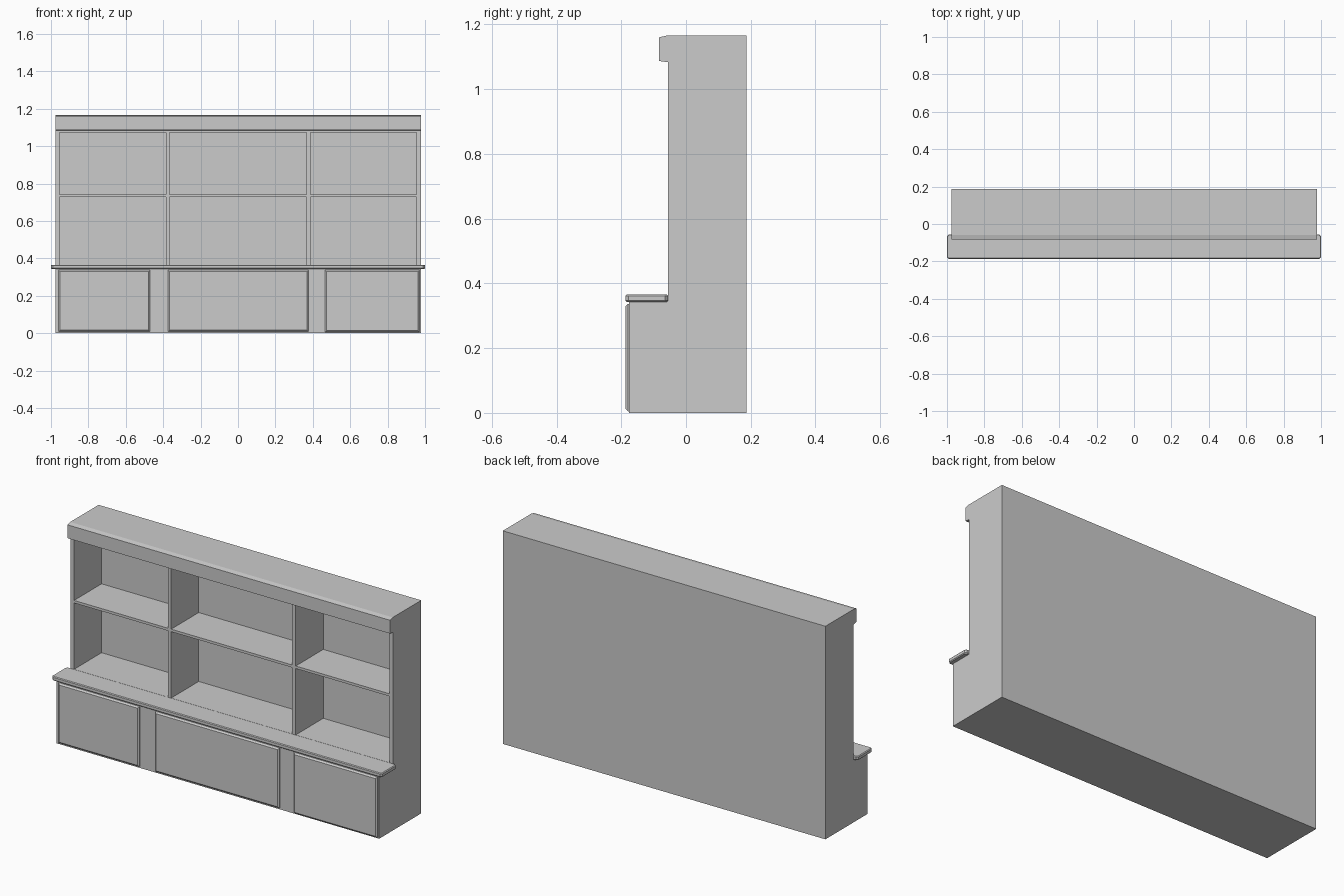
import bpy, bmesh

if "Cube" in bpy.data.objects:
    bpy.data.objects.remove(bpy.data.objects["Cube"])

XL, XR = -0.975, 0.978           # carcass ends
BACK, FACE, BASE = 0.187, -0.055, -0.176   # depth planes
SHELF_Z, TOP = 0.364, 1.166


def finish(name, bm):
    bmesh.ops.recalc_face_normals(bm, faces=bm.faces)
    mesh = bpy.data.meshes.new(name)
    bm.to_mesh(mesh)
    bm.free()
    obj = bpy.data.objects.new(name, mesh)
    bpy.context.collection.objects.link(obj)
    return obj


def box_mesh(x0, x1, y0, y1, z0, z1):
    bm = bmesh.new()
    bmesh.ops.create_cube(bm, size=1)
    for v in bm.verts:
        v.co = (x1 if v.co.x > 0 else x0,
                y1 if v.co.y > 0 else y0,
                z1 if v.co.z > 0 else z0)
    return bm


def box(name, *dims):
    return finish(name, box_mesh(*dims))


def prism(name, profile, x0, x1):
    """Extrude a (y, z) profile along x."""
    bm = bmesh.new()
    face = bm.faces.new([bm.verts.new((x0, y, z)) for y, z in profile])
    ext = bmesh.ops.extrude_face_region(bm, geom=[face])["geom"]
    bmesh.ops.translate(bm, vec=(x1 - x0, 0, 0),
                        verts=[g for g in ext if isinstance(g, bmesh.types.BMVert)])
    return finish(name, bm)


def bevel(bm, edges, width):
    bmesh.ops.bevel(bm, geom=edges, offset=width, offset_type='OFFSET',
                    segments=1, profile=0.5, affect='EDGES')


# Solid lower cabinet, stepped to carry the counter
prism("base_cabinet", [(BASE, 0), (BACK, 0), (BACK, SHELF_Z), (FACE, SHELF_Z),
                       (FACE, 0.345), (BASE, 0.345)], XL, XR)

# Bookcase shell
box("back_panel", XL, XR, 0.183, BACK, SHELF_Z, TOP)
box("top_box", XL, XR, FACE, 0.183, 1.072, TOP)

# Upright walls between the shelf bays
uprights = [(XL, -0.954), (-0.385, -0.366), (0.366, 0.388), (0.955, XR)]
for i, (a, b) in enumerate(uprights):
    box(f"upright_{i + 1}", a, b, FACE, 0.183, SHELF_Z, 1.072)

# One shelf per bay
for i in range(3):
    box(f"shelf_{i + 1}", uprights[i][1], uprights[i + 1][0], FACE, 0.183, 0.727, 0.741)

# Projecting crown moulding
prism("crown_moulding", [(FACE, 1.083), (-0.083, 1.087), (-0.083, 1.160),
                         (-0.058, TOP), (FACE, TOP)], XL, XR)

# Counter ledge with clipped corners and eased rims
bm = box_mesh(-1, 1, -0.187, FACE, 0.343, 0.3655)
bevel(bm, [e for e in bm.edges if abs(e.verts[0].co.z - e.verts[1].co.z) > 0.01], 0.01)
bevel(bm, [e for e in bm.edges if abs(e.verts[0].co.z - e.verts[1].co.z) < 1e-5], 0.004)
finish("counter_ledge", bm)

# Raised cabinet doors with chamfered fronts
for name, x0, x1, z0 in [("left_door", -0.960, -0.470, 0.008),
                         ("middle_door", -0.374, 0.377, 0.008),
                         ("right_door", 0.465, 0.970, 0.005)]:
    bm = box_mesh(x0, x1, -0.187, BASE, z0, 0.337)
    bevel(bm, [e for e in bm.edges if all(v.co.y < -0.18 for v in e.verts)], 0.008)
    finish(name, bm)
